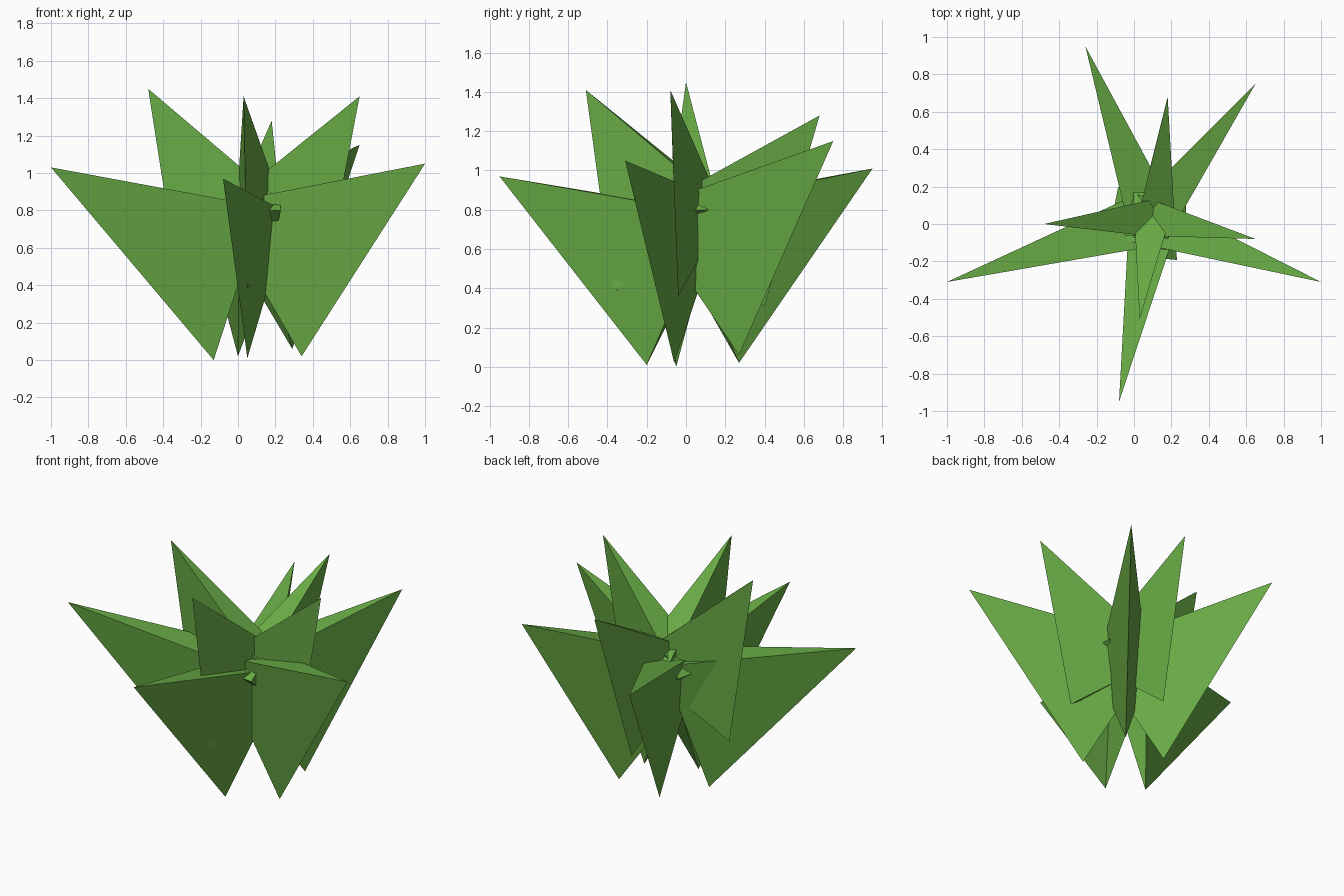
import bpy
import bmesh
from mathutils import Vector

cube = bpy.data.objects.get("Cube")
if cube:
    bpy.data.objects.remove(cube, do_unlink=True)

# Single leaf green
green = bpy.data.materials.new("leaf_green")
green.use_nodes = True
colour = (0.14, 0.41, 0.06, 1)
green.diffuse_color = colour
bsdf = next(n for n in green.node_tree.nodes if n.type == 'BSDF_PRINCIPLED')
bsdf.inputs["Base Color"].default_value = colour
bsdf.inputs["Roughness"].default_value = 0.9


def leaf(name, tip, keel, root, half_width):
    """Four-sided leaf: sharp keel from tip to foot, wide edge at the root."""
    tip, keel, root = Vector(tip), Vector(keel), Vector(root)
    side = (tip - root).cross(Vector((0, 0, 1))).normalized() * half_width
    bm = bmesh.new()
    t, k, l, r = [bm.verts.new(p) for p in (tip, keel, root + side, root - side)]
    for face in ((t, l, r), (t, k, l), (t, r, k), (k, r, l)):
        bm.faces.new(face)
    bmesh.ops.recalc_face_normals(bm, faces=bm.faces)
    mesh = bpy.data.meshes.new(name)
    bm.to_mesh(mesh)
    bm.free()
    mesh.materials.append(green)
    bpy.context.collection.objects.link(bpy.data.objects.new(name, mesh))


# Outer ring of large leaves: tip, foot of the keel, middle of the root edge
outer = {
    "right": ((-1, -.31, 1.03), (-.13, -.05, 0), (.09, .03, .82)),
    "left": ((1, -.31, 1.05), (.34, -.06, .02), (-.08, .07, .83)),
    "front": ((-.08, -.95, .97), (.05, -.2, .01), (.13, .16, .78)),
    "back_right": ((-.26, .95, 1.01), (0, .27, .02), (.15, -.12, .8)),
    "back_left": ((.65, .75, 1.15), (.29, .27, .06), (-.03, -.14, .8)),
}
for place, points in outer.items():
    leaf("outer_leaf_" + place, *points, .15)

# Inner ring of smaller, steeper leaves
inner = {
    "right": ((-.48, 0, 1.45), (-.31, 0, .36), (.28, .04, .8)),
    "front": ((.03, -.51, 1.41), (.05, -.37, .38), (.12, .24, .79)),
    "left": ((.65, -.08, 1.41), (.45, -.04, .36), (-.11, .07, .78)),
    "back": ((.18, .68, 1.28), (.11, .4, .31), (.1, -.18, .8)),
}
for place, points in inner.items():
    leaf("inner_leaf_" + place, *points, .13)
